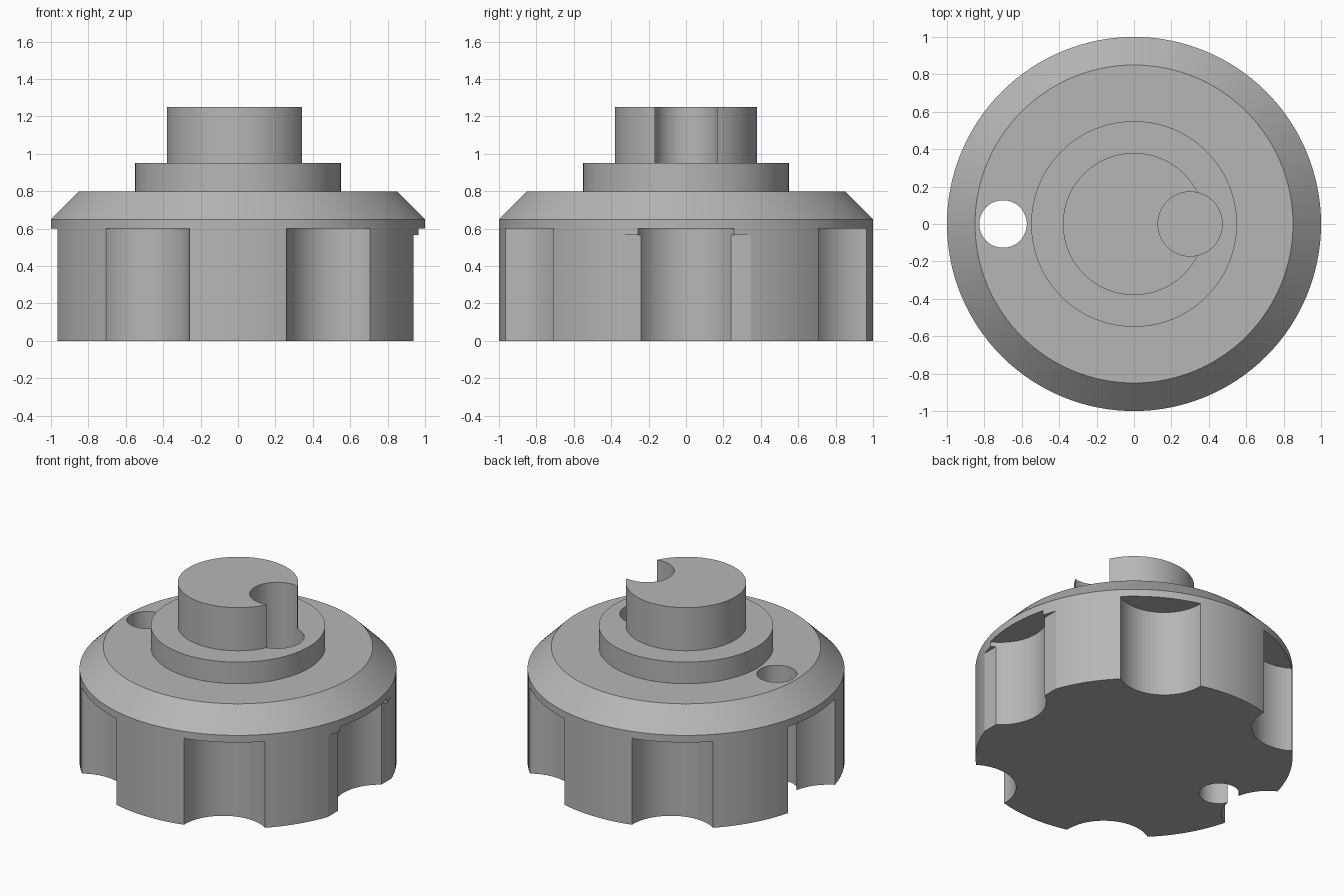
import bpy
import bmesh
import math
from mathutils import Matrix, Vector

cube = bpy.data.objects.get("Cube")
if cube:
    bpy.data.objects.remove(cube, do_unlink=True)

grey = bpy.data.materials.new("plain grey")
grey.use_nodes = True
COLOUR = (0.47, 0.47, 0.47, 1)
grey.diffuse_color = COLOUR
grey.node_tree.nodes["Principled BSDF"].inputs["Base Color"].default_value = COLOUR


def make_object(name, bm):
    bmesh.ops.recalc_face_normals(bm, faces=bm.faces)
    mesh = bpy.data.meshes.new(name)
    bm.to_mesh(mesh)
    bm.free()
    mesh.materials.append(grey)
    obj = bpy.data.objects.new(name, mesh)
    bpy.context.collection.objects.link(obj)
    return obj


def lathe(name, profile, steps=128):
    """Solid of revolution from (radius, height) points, capped at both ends."""
    bm = bmesh.new()
    rings = []
    for r, z in profile:
        angles = [2 * math.pi * i / steps for i in range(steps)]
        rings.append([bm.verts.new((r * math.cos(a), r * math.sin(a), z)) for a in angles])
    for low, high in zip(rings, rings[1:]):
        for i in range(steps):
            j = (i + 1) % steps
            bm.faces.new((low[i], low[j], high[j], high[i]))
    bm.faces.new(rings[0][::-1])
    bm.faces.new(rings[-1])
    return make_object(name, bm)


def cylinder_cutter(name, x, y, radius, z0, z1):
    obj = lathe(name, [(radius, z0), (radius, z1)], 64)
    obj.data.transform(Matrix.Translation((x, y, 0)))
    return obj


def box_cutter(name, low, high):
    bm = bmesh.new()
    bmesh.ops.create_cube(bm, size=1)
    low, high = Vector(low), Vector(high)
    for v in bm.verts:
        v.co = (low + high) / 2 + v.co * (high - low)
    return make_object(name, bm)


def cut(target, cutter):
    cutter.hide_render = True
    mod = target.modifiers.new("cut", "BOOLEAN")
    mod.operation = "DIFFERENCE"
    mod.solver = "EXACT"
    mod.object = cutter
    bpy.ops.object.select_all(action="DESELECT")
    target.select_set(True)
    bpy.context.view_layer.objects.active = target
    bpy.ops.object.modifier_apply(modifier=mod.name)
    bpy.data.objects.remove(cutter, do_unlink=True)


# Knob: grip, chamfered shoulder, collar and shaft
knob = lathe("knob_body", [
    (1.0, 0), (1.0, 0.65), (0.85, 0.8), (0.55, 0.8),
    (0.55, 0.95), (0.38, 0.95), (0.38, 1.25),
])

# Six finger scallops round the grip
for i in range(6):
    a = i * math.pi / 3
    cut(knob, cylinder_cutter("scallop_cutter", 1.1 * math.cos(a), 1.1 * math.sin(a),
                              0.29, -0.1, 0.6))

# Shallow flat across the scallop on the +x side
cut(knob, box_cutter("flat_cutter", (0.937, -0.6, -0.1), (1.2, 0.6, 0.567)))

# Round slot in the shaft, sunk into the collar
cut(knob, cylinder_cutter("slot_cutter", 0.3, 0, 0.172, 0.78, 1.4))

# Through hole in the shoulder
cut(knob, cylinder_cutter("hole_cutter", -0.7, 0, 0.127, -0.1, 1.0))

bpy.ops.object.shade_smooth_by_angle(angle=math.radians(18))
